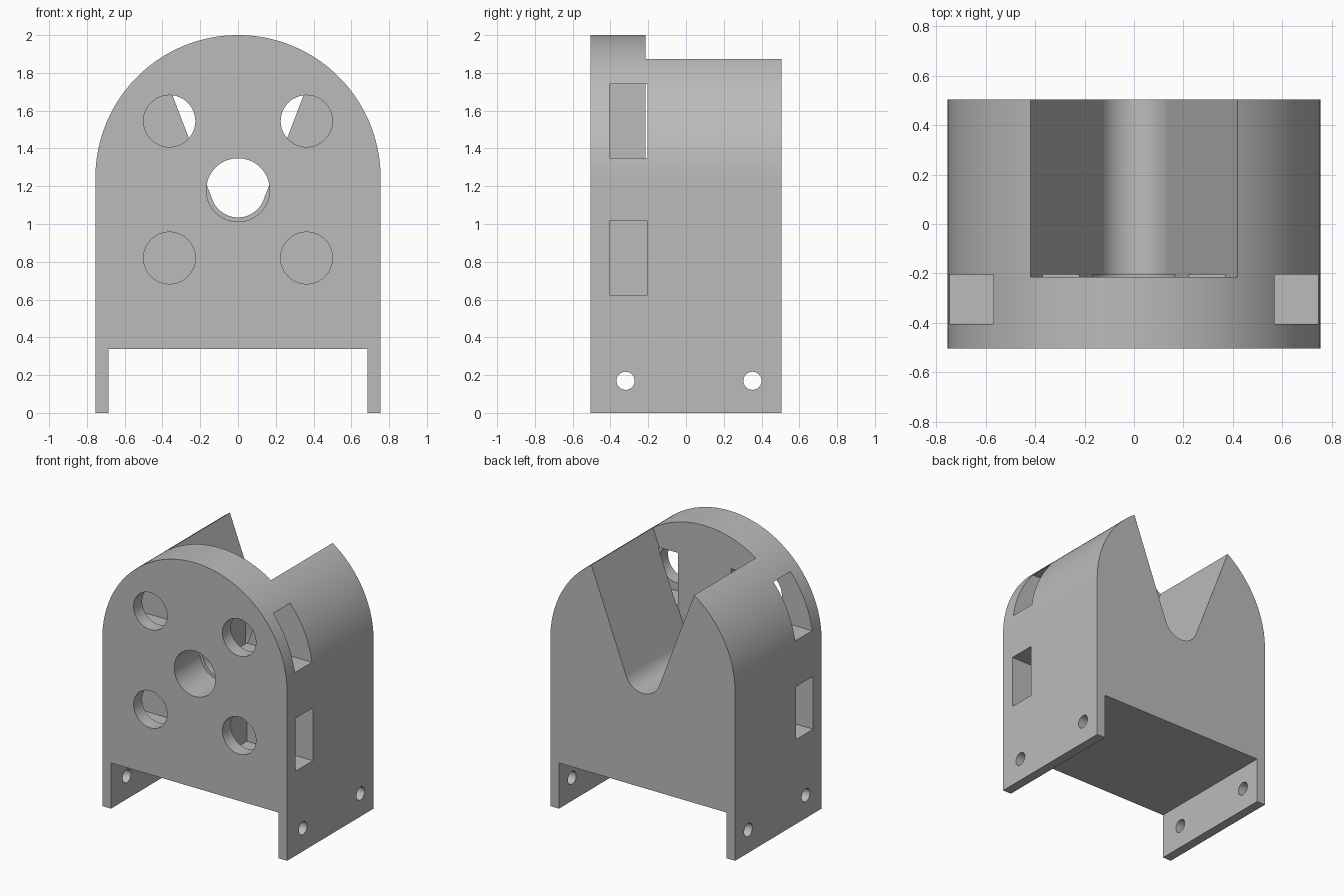
import bpy, bmesh
from math import sin, cos, pi, atan2, radians
from mathutils import Vector

cube = bpy.data.objects.get("Cube")
if cube:
    bpy.data.objects.remove(cube, do_unlink=True)

FRONT, BACK = -0.505, 0.505
HALF_W, ARCH_Z = 0.755, 1.245
NOTCH_FRONT = -0.215
BORE_Z = 1.18

grey = bpy.data.materials.new("plain grey")
grey.use_nodes = True
colour = (0.5, 0.5, 0.5, 1)
grey.diffuse_color = colour
grey.node_tree.nodes["Principled BSDF"].inputs["Base Color"].default_value = colour


def arc(cx, cz, r, start, end, n):
    return [(cx + r * cos(start + (end - start) * i / n),
             cz + r * sin(start + (end - start) * i / n)) for i in range(n + 1)]


def circle(cx, cz, r, n=64):
    return arc(cx, cz, r, 0, 2 * pi, n)[:-1]


def rect(a0, b0, a1, b1):
    return [(a0, b0), (a1, b0), (a1, b1), (a0, b1)]


def prism(name, outline, lo, hi, axis="y"):
    """Extrude an outline (x,z along y, or y,z along x) from lo to hi."""
    bm = bmesh.new()
    place = (lambda a, b: (a, lo, b)) if axis == "y" else (lambda a, b: (lo, a, b))
    face = bm.faces.new([bm.verts.new(place(a, b)) for a, b in outline])
    step = Vector((0, hi - lo, 0)) if axis == "y" else Vector((hi - lo, 0, 0))
    grown = bmesh.ops.extrude_face_region(bm, geom=[face])["geom"]
    moved = [v for v in grown if isinstance(v, bmesh.types.BMVert)]
    bmesh.ops.translate(bm, verts=moved, vec=step)
    bmesh.ops.recalc_face_normals(bm, faces=bm.faces)
    mesh = bpy.data.meshes.new(name)
    bm.to_mesh(mesh)
    bm.free()
    obj = bpy.data.objects.new(name, mesh)
    bpy.context.collection.objects.link(obj)
    return obj


# Arched housing block
housing = prism("arched_housing",
                [(-HALF_W, 0), (HALF_W, 0)] + arc(0, ARCH_Z, HALF_W, 0, pi, 96),
                FRONT, BACK)
housing.data.materials.append(grey)

cutters = []


def cut(*args):
    cutters.append(prism(*args))


# Channel between the two side feet
cut("base_channel", rect(-0.685, -0.2, 0.685, 0.338), -1, 1)

# Round-bottomed V notch behind the front plate
tilt = atan2(1, 2.62)
wall_x = 0.42 + (2.2 - 1.872) / 2.62
cut("v_notch", arc(0, BORE_Z, 0.145, pi + tilt, 2 * pi - tilt, 32)
    + [(wall_x, 2.2), (-wall_x, 2.2)], NOTCH_FRONT, 1)

# Centre bore through the front plate
cut("centre_bore", circle(0, BORE_Z, 0.168), -1, NOTCH_FRONT + 0.01)

# Round front holes, each opening into a pocket from the side
for side in (-1, 1):
    for z in (0.82, 1.545):
        cut("front_hole", circle(side * 0.363, z, 0.137), -1, -0.3)
        cut("side_pocket", rect(-0.405, z - 0.195, -0.205, z + 0.195),
            side * 0.216, side * 1, "x")

# Screw holes through both feet
for y in (-0.32, 0.352):
    cut("screw_hole", circle(y, 0.17, 0.048, 40), -1, 1, "x")

# Carve everything out, then drop the cutters
for cutter in cutters:
    mod = housing.modifiers.new(cutter.name, "BOOLEAN")
    mod.operation = "DIFFERENCE"
    mod.solver = "EXACT"
    mod.object = cutter
bpy.context.view_layer.update()
carved = bpy.data.meshes.new_from_object(
    housing.evaluated_get(bpy.context.evaluated_depsgraph_get()))
housing.modifiers.clear()
housing.data = carved
for cutter in cutters:
    bpy.data.objects.remove(cutter, do_unlink=True)
carved.materials.clear()
carved.materials.append(grey)
for poly in carved.polygons:
    poly.material_index = 0

bpy.ops.object.select_all(action="DESELECT")
housing.select_set(True)
bpy.context.view_layer.objects.active = housing
bpy.ops.object.shade_smooth_by_angle(angle=radians(20))
